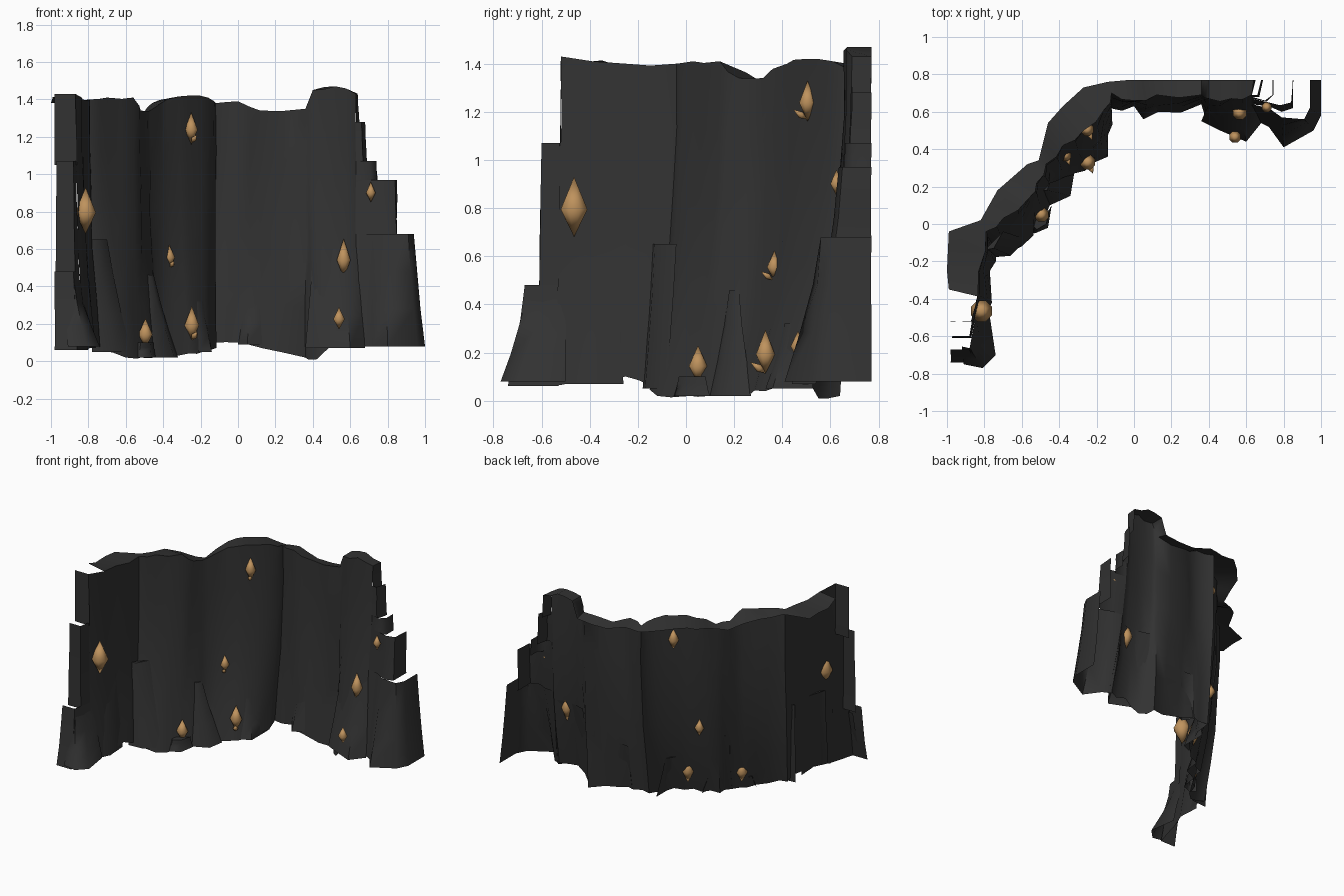
import bpy, bmesh, math, random
from mathutils import Vector, Matrix

if "Cube" in bpy.data.objects:
    bpy.data.objects.remove(bpy.data.objects["Cube"])

random.seed(4)


def material(name, rgb):
    m = bpy.data.materials.new(name)
    m.diffuse_color = (*rgb, 1)
    m.use_nodes = True
    m.node_tree.nodes["Principled BSDF"].inputs["Base Color"].default_value = m.diffuse_color
    return m


STONE = material("dark stone", (0.032, 0.032, 0.032))
AMBER = material("amber crystal", (0.52, 0.29, 0.11))


def finish(bm, name, mat, angle):
    bmesh.ops.remove_doubles(bm, verts=bm.verts, dist=0.0005)
    me = bpy.data.meshes.new(name)
    bm.to_mesh(me)
    bm.free()
    me.materials.append(mat)
    ob = bpy.data.objects.new(name, me)
    bpy.context.collection.objects.link(ob)
    bpy.ops.object.select_all(action='DESELECT')
    ob.select_set(True)
    bpy.context.view_layer.objects.active = ob
    bpy.ops.object.shade_smooth_by_angle(angle=math.radians(angle))
    return ob


def add_columns(line, bulge):
    """Insert a point between each pair, pushed out so the rock reads as columns."""
    out = [line[0]]
    for a, b in zip(line, line[1:]):
        d = Vector((b[0] - a[0], b[1] - a[1]))
        k = min(bulge, d.length * .15) / max(d.length, .01)
        z = (a[2] + b[2]) / 2 + random.uniform(-.01, .01)
        out += [((a[0] + b[0]) / 2 + d.y * k, (a[1] + b[1]) / 2 - d.x * k, z), b]
    return out


def rock_sheet(name, top, base, back=None, cap=False, rows=5, flare=2.3, rough=0.005):
    """Open rock face between a base line and a top line, with an optional top cap."""
    bm = bmesh.new()
    grid = []
    for r in range(rows + 1):
        t = r / rows
        line = []
        for a, b in zip(base, top):
            p = Vector(b).lerp(Vector(a), (1 - t) ** flare)
            p.z = a[2] + (b[2] - a[2]) * t
            if 0 < r < rows:
                p.x += random.uniform(-rough, rough)
                p.y += random.uniform(-rough, rough)
            line.append(bm.verts.new(p))
        grid.append(line)
    for lo, hi in zip(grid, grid[1:]):
        for i in range(len(lo) - 1):
            bm.faces.new((lo[i], lo[i + 1], hi[i + 1], hi[i]))
    t = grid[-1]
    if back:
        k = [bm.verts.new(p) for p in back]
        for i in range(1, len(t) - 1):
            bm.faces.new((t[i], t[i + 1], k[i + 1], k[i]))
    elif cap:
        bm.faces.new(t)
    return finish(bm, name, STONE, 60)


def rock(name, z0, z1, top, base, cap=False):
    rock_sheet(name, [(x, y, z1) for x, y in top], [(x, y, z0) for x, y in base],
               cap=cap, rows=3, flare=1.2, rough=0.002)


# Main curved cliff: front edge of the top, foot line, rear edge of the top
cliff_top = [(-.87, -.52, 1.43), (-.83, -.25, 1.40), (-.79, -.04, 1.40),
             (-.70, .03, 1.41), (-.56, .14, 1.41), (-.52, .22, 1.34), (-.47, .32, 1.34),
             (-.38, .42, 1.40), (-.27, .50, 1.42), (-.16, .61, 1.41), (-.12, .70, 1.38),
             (0, .66, 1.39), (.12, .69, 1.34), (.36, .69, 1.35), (.40, .67, 1.45),
             (.52, .67, 1.47), (.63, .69, 1.43)]
cliff_foot = [(-.81, -.55, .06), (-.77, -.25, .10), (-.74, -.14, .06),
              (-.60, -.12, .02), (-.52, .02, .02), (-.45, .10, .02), (-.42, .20, .02),
              (-.32, .27, .03), (-.22, .33, .04), (-.15, .45, .06), (-.13, .62, .10),
              (0, .63, .10), (.13, .60, .07), (.36, .64, .02), (.42, .55, .01),
              (.52, .53, .10), (.66, .55, .09)]
cliff_rear = [(-.98, -.45), (-1, -.25), (-.99, -.04), (-.82, .02), (-.73, .18),
              (-.57, .32), (-.51, .34), (-.46, .54), (-.38, .63), (-.27, .73), (-.14, .76),
              (-.03, .77), (.12, .77), (.36, .77), (.40, .77), (.52, .77), (.64, .77)]
rear = [(x, y, t[2] - (.02 if 0 < i < 14 else 0))
        for i, ((x, y), t) in enumerate(zip(cliff_rear, cliff_top))]
rock_sheet("cliff_wall", add_columns(cliff_top, .015), add_columns(cliff_foot, .025),
           add_columns(rear, 0))

# Stepped left end, open topped ledges stacked on each other
rock("left_end_face", 1.05, 1.43, [(-.98, -.52), (-.87, -.52)], [(-.98, -.52), (-.86, -.525)])
rock("left_step_high", .46, 1.07, [(-.97, -.60), (-.88, -.60), (-.865, -.51)],
     [(-.975, -.61), (-.87, -.61), (-.85, -.51)])
rock("left_step_low", .06, .48, [(-.98, -.67), (-.88, -.67), (-.85, -.51)],
     [(-.98, -.74), (-.86, -.74), (-.80, -.53)])
rock("left_toe", .08, .42, [(-.92, -.655), (-.875, -.665), (-.86, -.58), (-.84, -.50)],
     [(-.91, -.75), (-.81, -.77), (-.74, -.70), (-.77, -.50)])
rock("left_buttress", .07, .66, [(-.85, -.43), (-.82, -.39), (-.81, -.29)],
     [(-.81, -.52), (-.76, -.42), (-.77, -.26)], True)
rock("corner_buttress", .05, .65, [(-.80, -.14), (-.75, -.13), (-.70, -.04)],
     [(-.78, -.18), (-.66, -.17), (-.57, -.08)], True)

# Low rocks along the middle of the foot, fading into the wall
rock("foot_boulder", .02, .10, [(-.55, .0), (-.52, -.03), (-.47, .0), (-.45, .08)],
     [(-.57, -.02), (-.53, -.05), (-.46, -.02), (-.44, .10)], True)
rock("foot_rock_left", .02, .46, [(-.485, .18), (-.465, .18), (-.45, .22)],
     [(-.45, .10), (-.34, .15), (-.32, .27)], True)
rock("foot_rock_right", .05, .32, [(-.22, .41), (-.19, .43), (-.17, .49)],
     [(-.21, .33), (-.14, .36), (-.14, .55)], True)
rock("foot_rock_inner", .09, .42, [(.02, .645), (.06, .64), (.11, .64)],
     [(.0, .63), (.05, .56), (.13, .60)])
rock("foot_rock_front", .07, .60, [(.40, .645), (.47, .625), (.57, .615), (.64, .635)],
     [(.36, .55), (.46, .50), (.60, .44), (.68, .54)])

# Stepped right end, open topped ledges stacked on each other
rock("right_end_face", 1.26, 1.43, [(.63, .69), (.64, .77)], [(.63, .69), (.65, .77)])
rock("right_step_1", 1.05, 1.28, [(.62, .69), (.66, .69), (.68, .77)],
     [(.62, .68), (.67, .68), (.69, .77)])
rock("right_step_2", .95, 1.07, [(.63, .68), (.70, .66), (.74, .69), (.74, .77)],
     [(.63, .67), (.71, .655), (.745, .69), (.745, .77)])
rock("right_step_3", .66, .97, [(.63, .67), (.72, .65), (.78, .635), (.84, .65), (.85, .77)],
     [(.63, .64), (.72, .63), (.79, .60), (.85, .62), (.85, .77)])
rock("right_block", .08, .68,
     [(.63, .64), (.72, .62), (.79, .57), (.91, .56), (.94, .62), (.94, .77)],
     [(.66, .55), (.72, .52), (.80, .41), (.96, .50), (1, .58), (1, .77)])


# Amber crystals: eight-sided double points, some with a small leaning shard
def crystal(name, pos, h, w, tilt=0.0, turn=0.0):
    bm = bmesh.new()
    low, high = bm.verts.new((0, 0, -h / 2)), bm.verts.new((0, 0, h / 2))
    ring = [bm.verts.new((w / 2 * math.cos(a), w / 2 * math.sin(a), -h * .04))
            for a in (math.tau * i / 8 for i in range(8))]
    for i in range(8):
        a, b = ring[i], ring[(i + 1) % 8]
        bm.faces.new((a, b, high))
        bm.faces.new((b, a, low))
    bm.transform(Matrix.Translation(pos) @ Matrix.Rotation(turn, 4, 'Z')
                 @ Matrix.Rotation(tilt, 4, 'X'))
    finish(bm, name, AMBER, 65)


for n, (x, y, z, h, w, shard) in enumerate([
        (-.815, -.465, .805, .25, .12, 0), (-.25, .505, 1.245, .17, .075, 1),
        (-.367, .367, .56, .125, .066, 1), (-.247, .33, .20, .19, .085, 1),
        (-.495, .05, .15, .16, .082, 0), (.565, .595, .55, .21, .08, 0),
        (.71, .625, .905, .11, .055, 0), (.54, .465, .23, .12, .066, 0)]):
    crystal(f"crystal_{n}", (x, y, z), h, w, 0, 0.4)
    if shard:
        crystal(f"crystal_shard_{n}", (x + .015, y - .03, z - h * .33), w, w * .4, 1.0, 0.4)
